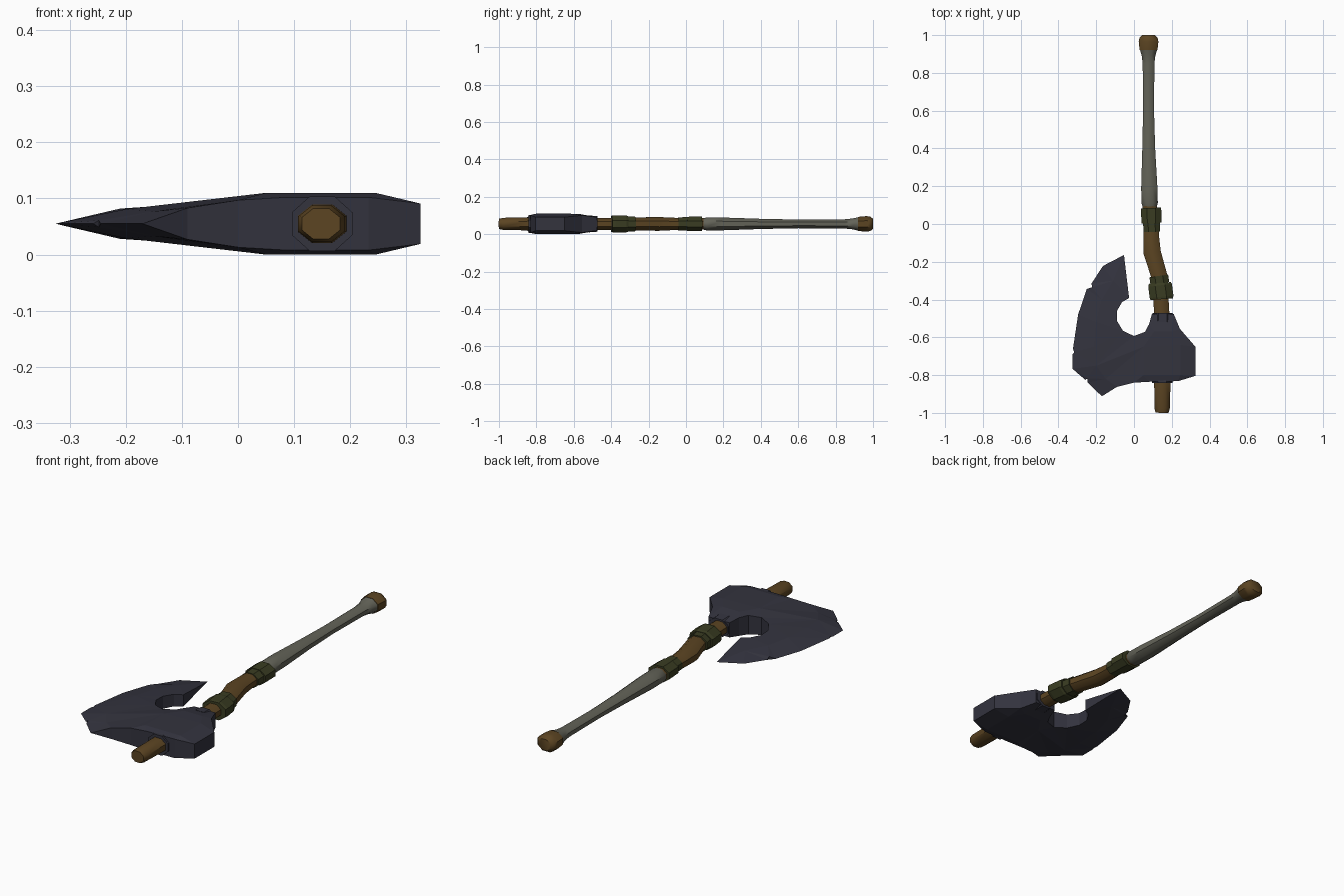
import bpy, bmesh, math
from mathutils import Vector
from mathutils.geometry import delaunay_2d_cdt

if "Cube" in bpy.data.objects:
    bpy.data.objects.remove(bpy.data.objects["Cube"])

CZ = 0.055  # mid-plane height of the whole axe


def material(name, rgb):
    m = bpy.data.materials.new(name)
    m.diffuse_color = (*rgb, 1)
    m.use_nodes = True
    m.node_tree.nodes["Principled BSDF"].inputs["Base Color"].default_value = m.diffuse_color
    return m


STEEL = material("dark_steel", (0.033, 0.033, 0.048))
WOOD = material("brown_wood", (0.105, 0.058, 0.016))
GRIP = material("grey_wrap", (0.125, 0.125, 0.098))
BAND = material("olive_band", (0.042, 0.046, 0.016))


def finish(name, bm, mat, smooth=False):
    bmesh.ops.recalc_face_normals(bm, faces=bm.faces)
    me = bpy.data.meshes.new(name)
    bm.to_mesh(me)
    bm.free()
    me.materials.append(mat)
    ob = bpy.data.objects.new(name, me)
    bpy.context.collection.objects.link(ob)
    if smooth:
        bpy.context.view_layer.objects.active = ob
        ob.select_set(True)
        bpy.ops.object.shade_smooth_by_angle(angle=math.radians(50))
        ob.select_set(False)
    return ob


def tube(name, stations, mat, flat=0.8, sides=8, smooth=False):
    """Loft of oval rings; each station is (y, centre x, radius)."""
    bm = bmesh.new()
    rings = []
    for i, (y, cx, r) in enumerate(stations):
        a, b = stations[max(i - 1, 0)], stations[min(i + 1, len(stations) - 1)]
        t = Vector((b[1] - a[1], b[0] - a[0])).normalized()
        ring = []
        for k in range(sides):
            ang = 2 * math.pi * (k + 0.5) / sides
            u = r * math.cos(ang) / math.cos(math.pi / sides)
            w = r * flat * math.sin(ang) / math.cos(math.pi / sides)
            ring.append(bm.verts.new((cx + u * t.y, y - u * t.x, CZ + w)))
        rings.append(ring)
    for p, q in zip(rings, rings[1:]):
        for k in range(sides):
            n = (k + 1) % sides
            bm.faces.new((p[k], p[n], q[n], q[k]))
    bm.faces.new(rings[0])
    bm.faces.new(rings[-1])
    return finish(name, bm, mat, smooth)


# Axe head: outline and inner ridge points as (x, y, half thickness)
outline = [
    # cutting edge with nicks, upper tip to lower horn
    (-.053, -.164, 0), (-.164, -.222, 0), (-.225, -.315, 0), (-.222, -.335, .008),
    (-.25, -.344, 0), (-.296, -.48, 0), (-.323, -.66, 0), (-.317, -.68, .002),
    (-.325, -.69, 0), (-.325, -.767, 0), (-.258, -.825, 0), (-.248, -.818, .006),
    (-.245, -.84, 0), (-.17, -.912, 0),
    # lower side and hammer face
    (-.09, -.862, .028), (0, -.84, .042), (.085, -.835, .047), (.233, -.832, .047),
    (.325, -.804, .036), (.325, -.65, .036), (.243, -.555, .046),
    # neck and round gullet
    (.21, -.476, .036), (.095, -.476, .036), (.08, -.53, .045), (.058, -.571, .047),
    (0, -.593, .043), (-.058, -.566, .037), (-.09, -.513, .033), (-.09, -.46, .031),
    (-.063, -.413, .03), (-.026, -.392, .029)]
ridge = [
    (-.11, -.3, .02), (-.17, -.4, .024), (-.2, -.52, .027), (-.21, -.65, .027),
    (-.2, -.75, .026), (-.15, -.82, .022), (.05, -.65, .055), (.05, -.8, .055),
    (.245, -.8, .055), (.245, -.64, .055), (.2, -.57, .053), (.105, -.57, .053)]

pts = outline + ridge
n = len(outline)
edges = [(i, (i + 1) % n) for i in range(n)]
co, _, tris, orig, _, _ = delaunay_2d_cdt([Vector(p[:2]) for p in pts], edges, [], 1, 1e-6)
bm = bmesh.new()
top = [bm.verts.new((x, y, CZ + h)) for x, y, h in pts]
bot = [bm.verts.new((x, y, CZ - h)) if h else top[i] for i, (x, y, h) in enumerate(pts)]
for tri in tris:
    ids = [orig[v][0] for v in tri]
    for layer in (top, bot):
        vs = [layer[i] for i in ids]
        if not bm.faces.get(vs):
            bm.faces.new(vs)
for i, j in edges:
    loop = list(dict.fromkeys((top[i], top[j], bot[j], bot[i])))
    if len(loop) > 2:
        bm.faces.new(loop)
finish("axe_head", bm, STEEL)

# Steel socket rings above and below the head
tube("lower_socket", [(-.842, .15, .054), (-.8, .15, .054)], STEEL, 0.9)
tube("upper_socket", [(-.52, .152, .058), (-.472, .152, .053)], STEEL, 0.78)

# Bent wooden shaft
tube("wooden_shaft", [
    (-1, .148, .034), (-.975, .149, .041), (-.84, .15, .043), (-.5, .148, .041),
    (-.4, .143, .04), (-.27, .132, .043), (-.15, .096, .046), (-.08, .092, .042),
    (.0, .091, .038), (.11, .082, .038)], WOOD, smooth=True)

# Grey grip and wooden pommel
tube("grip", [
    (.08, .085, .034), (.11, .083, .043), (.19, .081, .043), (.4, .078, .034),
    (.6, .077, .029), (.85, .077, .031), (.89, .077, .036), (.925, .077, .046)],
    GRIP, smooth=True)
tube("pommel", [
    (.92, .077, .047), (.965, .077, .052), (.985, .077, .048), (1, .077, .034)],
    WOOD, smooth=True)

# Olive bands: a wide and a narrow wrap at each place
tube("lower_band_wide", [(-.398, .147, .06), (-.385, .146, .063), (-.325, .138, .063),
                         (-.312, .137, .058)], BAND, 0.72)
tube("lower_band_narrow", [(-.315, .137, .05), (-.275, .131, .05)], BAND)
tube("upper_band_wide", [(.005, .093, .053), (.085, .09, .054)], BAND, 0.72)
tube("upper_band_narrow", [(-.042, .095, .044), (.008, .093, .045)], BAND)
